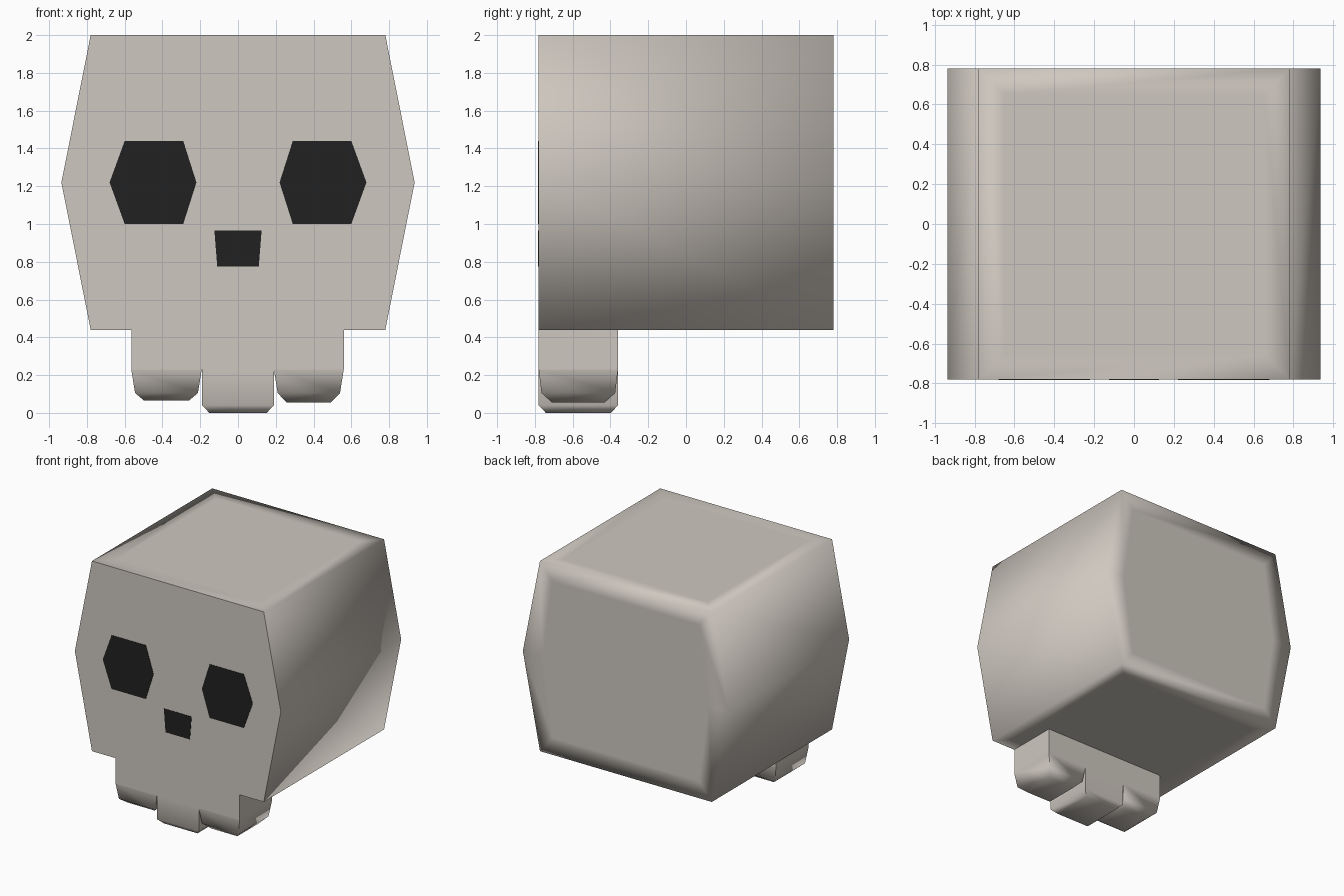
import bpy
import bmesh
import math

if "Cube" in bpy.data.objects:
    bpy.data.objects.remove(bpy.data.objects["Cube"])


def material(name, rgb):
    m = bpy.data.materials.new(name)
    m.diffuse_color = (*rgb, 1.0)
    m.use_nodes = True
    m.node_tree.nodes["Principled BSDF"].inputs["Base Color"].default_value = m.diffuse_color
    return m


BONE = material("bone", (0.62, 0.575, 0.525))
SOCKET = material("socket black", (0.015, 0.015, 0.015))


def finish(bm, name, mat, smooth_angle=0):
    """Turn a bmesh into an object, smoothing edges below the given angle."""
    bmesh.ops.recalc_face_normals(bm, faces=bm.faces)
    for f in bm.faces:
        f.smooth = smooth_angle > 0
    for e in bm.edges:
        if len(e.link_faces) == 2 and e.calc_face_angle() > math.radians(smooth_angle):
            e.smooth = False
        # the face of the skull keeps a crisp outline
        if smooth_angle > 90 and any(f.normal.y < -0.9 for f in e.link_faces):
            e.smooth = False
    me = bpy.data.meshes.new(name)
    bm.to_mesh(me)
    bm.free()
    me.materials.append(mat)
    ob = bpy.data.objects.new(name, me)
    bpy.context.collection.objects.link(ob)
    return ob


def prism(outline, y0, y1):
    """Closed prism from an (x, z) outline, running from y0 to y1."""
    bm = bmesh.new()
    a = [bm.verts.new((x, y0, z)) for x, z in outline]
    b = [bm.verts.new((x, y1, z)) for x, z in outline]
    n = len(outline)
    bm.faces.new(a)
    bm.faces.new(b[::-1])
    for i in range(n):
        bm.faces.new((a[i], b[i], b[(i + 1) % n], a[(i + 1) % n]))
    bmesh.ops.recalc_face_normals(bm, faces=bm.faces)
    return bm


def loft(levels):
    """Stack of rectangles (z, x0, x1, y0, y1), capped at both ends."""
    bm = bmesh.new()
    rings = [[bm.verts.new((x, y, z)) for x, y in
              ((x0, y0), (x1, y0), (x1, y1), (x0, y1))]
             for z, x0, x1, y0, y1 in levels]
    bm.faces.new(rings[0])
    bm.faces.new(rings[-1])
    for r, s in zip(rings, rings[1:]):
        for i in range(4):
            j = (i + 1) % 4
            bm.faces.new((r[i], r[j], s[j], s[i]))
    return bm


FRONT, BACK, JAW_BACK = -0.78, 0.78, -0.36

# cranium: six-sided block, flat crisp face, softly shaded elsewhere
bm = prism([(-0.78, 2), (0.78, 2), (0.935, 1.22),
            (0.78, 0.44), (-0.78, 0.44), (-0.935, 1.22)], FRONT, BACK)
soft = [f for f in bm.faces if f.normal.y > 0.9 or abs(f.normal.z) > 0.9]
bmesh.ops.inset_individual(bm, faces=soft, thickness=0.18)
finish(bm, "cranium", BONE, 100)

# upper jaw block
finish(prism([(-0.565, 0.44), (0.56, 0.44), (0.56, 0.23), (-0.565, 0.23)],
             FRONT, JAW_BACK), "jaw", BONE)

# outer teeth, tapering in two steps
for name, x0, x1, low in (("left_tooth", -0.565, -0.192, 0.065),
                          ("right_tooth", 0.19, 0.56, 0.055)):
    levels = [(z, x0 + i, x1 - i, FRONT + j, JAW_BACK - j) for z, i, j in
              ((0.23, 0, 0), (0.105, 0.02, 0.015), (low, 0.068, 0.07))]
    finish(loft(levels), name, BONE, 60)

# middle tooth, straight with a small chamfer
levels = [(z, -0.19 + i, 0.19 - i, FRONT + i, JAW_BACK - i)
          for z, i in ((0.23, 0), (0.04, 0), (0.0, 0.038))]
finish(loft(levels), "middle_tooth", BONE, 60)

# eye sockets and nose as thin dark plates
eye = [(0.29, 1.44), (0.60, 1.44), (0.68, 1.22),
       (0.60, 1.0), (0.29, 1.0), (0.22, 1.22)]
for name, s in (("left_eye", -1), ("right_eye", 1)):
    finish(prism([(s * x, z) for x, z in eye], FRONT - 0.003, FRONT + 0.003),
           name, SOCKET)
finish(prism([(-0.125, 0.965), (0.125, 0.965), (0.11, 0.775), (-0.11, 0.775)],
             FRONT - 0.003, FRONT + 0.003), "nose", SOCKET)
